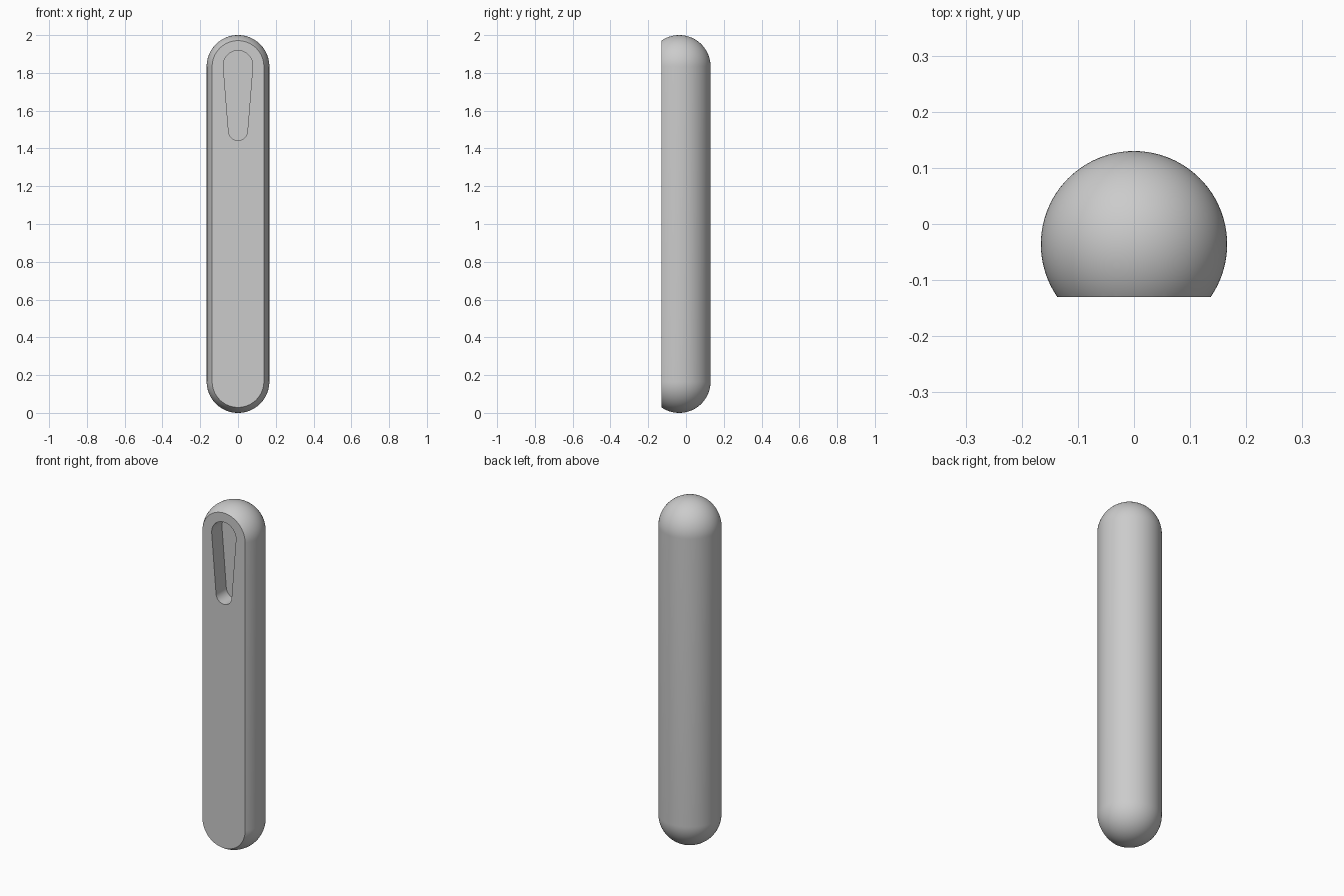
import bpy, bmesh, math
from mathutils import Vector

cube = bpy.data.objects.get("Cube")
if cube:
    bpy.data.objects.remove(cube, do_unlink=True)

RADIUS, HEIGHT = 0.166, 2.0
AXIS_Y, FRONT_Y = -0.036, -0.13
ARC_STEPS = 24

grey = bpy.data.materials.new("plain grey")
grey.use_nodes = True
colour = (0.6, 0.6, 0.6, 1)
grey.diffuse_color = colour
grey.node_tree.nodes["Principled BSDF"].inputs["Base Color"].default_value = colour


def make_object(name, bm):
    bmesh.ops.recalc_face_normals(bm, faces=bm.faces)
    mesh = bpy.data.meshes.new(name)
    bm.to_mesh(mesh)
    bm.free()
    mesh.materials.append(grey)
    obj = bpy.data.objects.new(name, mesh)
    bpy.context.collection.objects.link(obj)
    return obj


def arc(radius, centre_z, start, end):
    """Points (across, up) on an arc, angles measured from +x towards +z."""
    angles = [start + (end - start) * i / ARC_STEPS for i in range(ARC_STEPS + 1)]
    return [(radius * math.cos(a), centre_z + radius * math.sin(a)) for a in angles]


# Round-ended bar: half-outline spun about its upright axis
bm = bmesh.new()
quarter = math.pi / 2
outline = arc(RADIUS, RADIUS, -quarter, 0) + arc(RADIUS, HEIGHT - RADIUS, 0, quarter)
verts = [bm.verts.new((x, AXIS_Y, z)) for x, z in outline]
edges = [bm.edges.new(pair) for pair in zip(verts, verts[1:])]
bmesh.ops.spin(bm, geom=verts + edges, cent=(0, AXIS_Y, 0), axis=(0, 0, 1),
               angle=math.tau, steps=96, use_merge=False)
bmesh.ops.remove_doubles(bm, verts=bm.verts, dist=0.0001)

# Flat front: slice off and cap
cut = bmesh.ops.bisect_plane(bm, geom=bm.verts[:] + bm.edges[:] + bm.faces[:],
                             plane_co=(0, FRONT_Y, 0), plane_no=(0, -1, 0),
                             clear_outer=True)
rim = [e for e in cut["geom_cut"] if isinstance(e, bmesh.types.BMEdge)]
bmesh.ops.contextual_create(bm, geom=rim)
handle = make_object("handle_bar", bm)

# Tapered slot: two arcs joined by tangent sides, pushed in to the bar's axis plane
top_r, top_z, low_r, low_z = 0.078, 1.84, 0.05, 1.492
tilt = -math.asin((top_r - low_r) / (top_z - low_z))
slot = (arc(top_r, top_z, tilt, math.pi - tilt)
        + arc(low_r, low_z, math.pi - tilt, math.tau + tilt))
bm = bmesh.new()
face = bm.faces.new([bm.verts.new((x, AXIS_Y, z)) for x, z in slot])
pushed = bmesh.ops.extrude_face_region(bm, geom=[face], use_keep_orig=True)
bmesh.ops.translate(bm, vec=Vector((0, FRONT_Y - AXIS_Y - 0.1, 0)),
                    verts=[v for v in pushed["geom"] if isinstance(v, bmesh.types.BMVert)])
cutter = make_object("slot_cutter", bm)
cutter.hide_render = True

boolean = handle.modifiers.new("slot", "BOOLEAN")
boolean.operation = "DIFFERENCE"
boolean.solver = "EXACT"
boolean.object = cutter
bpy.ops.object.select_all(action="DESELECT")
handle.select_set(True)
bpy.context.view_layer.objects.active = handle
bpy.ops.object.modifier_apply(modifier=boolean.name)
bpy.data.objects.remove(cutter, do_unlink=True)
bpy.ops.object.shade_smooth_by_angle(angle=math.radians(30))
